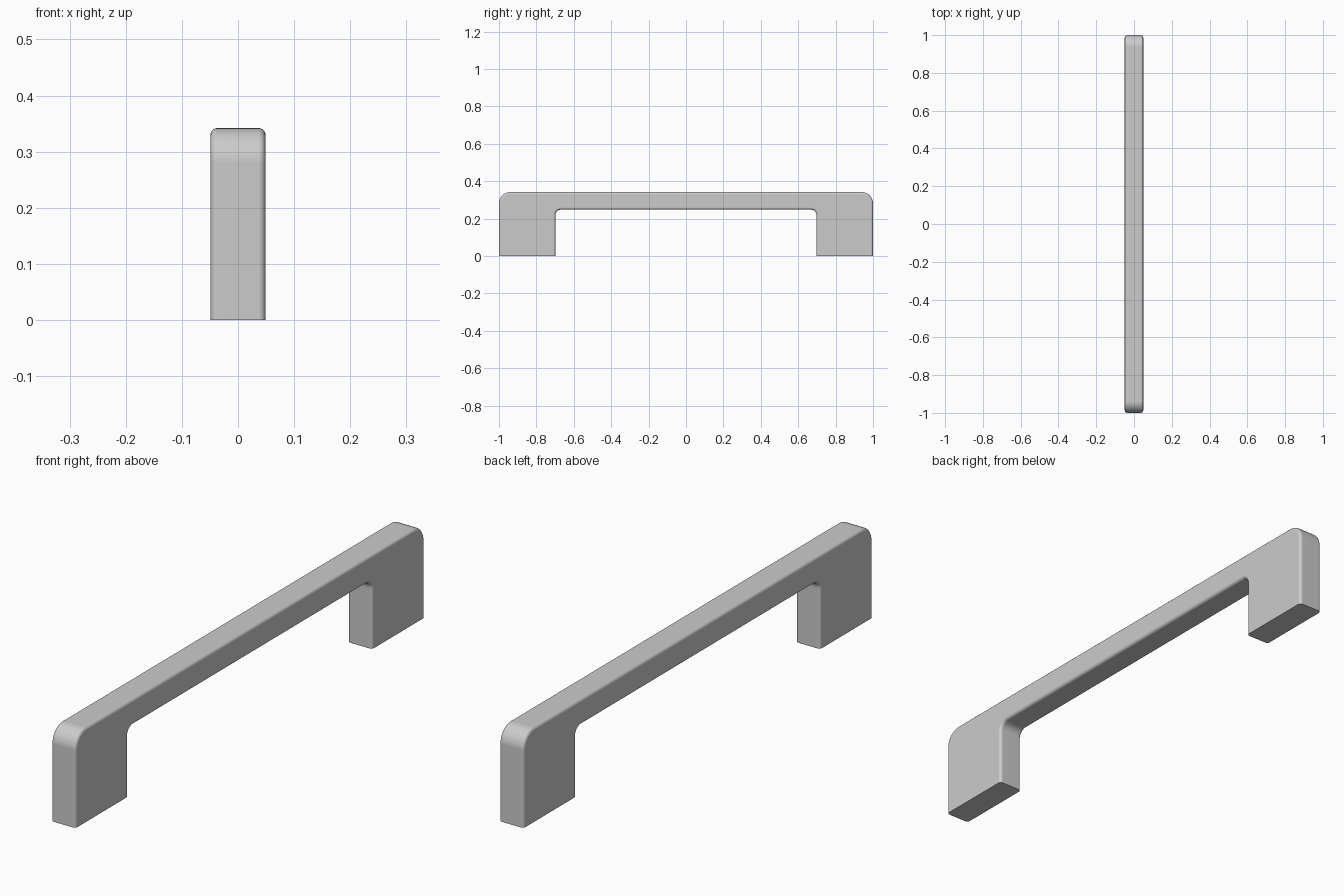
import bpy, bmesh, math
from mathutils import Vector

if "Cube" in bpy.data.objects:
    bpy.data.objects.remove(bpy.data.objects["Cube"])

HALF_X, TOP, UNDER, LEG_IN = 0.049, 0.342, 0.248, 0.698
R_OUT, R_IN, EDGE, DROP = 0.062, 0.03, 0.012, -0.1


def arc(cy, cz, r, a0, a1, n=10):
    """Points of a corner arc in the y-z plane."""
    return [(cy + r * math.cos(math.radians(a0 + (a1 - a0) * i / n)),
             cz + r * math.sin(math.radians(a0 + (a1 - a0) * i / n))) for i in range(n + 1)]


# Half profile, mirrored into the full bridge shape (legs overshoot the floor)
half = arc(LEG_IN - R_IN, UNDER - R_IN, R_IN, 90, 0)
half += [(LEG_IN, DROP), (1.0, DROP)]
half += arc(1.0 - R_OUT, TOP - R_OUT, R_OUT, 0, 90)
profile = half + [(-y, z) for y, z in reversed(half)]

# Extrude across the handle width
bm = bmesh.new()
face = bm.faces.new([bm.verts.new((-HALF_X, y, z)) for y, z in profile])
ext = bmesh.ops.extrude_face_region(bm, geom=[face])
moved = [v for v in ext["geom"] if isinstance(v, bmesh.types.BMVert)]
bmesh.ops.translate(bm, verts=moved, vec=(2 * HALF_X, 0, 0))
bmesh.ops.recalc_face_normals(bm, faces=bm.faces)

# Round the long edges of both side faces
rim = [e for e in bm.edges if abs(e.verts[0].co.x - e.verts[1].co.x) < 1e-6]
bmesh.ops.bevel(bm, geom=rim, offset=EDGE, offset_type='OFFSET', segments=5,
                profile=0.5, affect='EDGES', clamp_overlap=False)

# Trim the legs flat on the floor and cap them
bmesh.ops.bisect_plane(bm, geom=bm.verts[:] + bm.edges[:] + bm.faces[:],
                       plane_co=Vector((0, 0, 0)), plane_no=Vector((0, 0, 1)), clear_inner=True)
bmesh.ops.holes_fill(bm, edges=[e for e in bm.edges if e.is_boundary], sides=0)
bmesh.ops.recalc_face_normals(bm, faces=bm.faces)

mesh = bpy.data.meshes.new("pull_handle")
bm.to_mesh(mesh)
bm.free()
handle = bpy.data.objects.new("pull_handle", mesh)
bpy.context.collection.objects.link(handle)

# Smooth rounds, crisp floor edges, flat large faces
bpy.context.view_layer.objects.active = handle
handle.select_set(True)
bpy.ops.object.shade_smooth_by_angle(angle=math.radians(35))
normals = handle.modifiers.new("flat_faces", 'WEIGHTED_NORMAL')
normals.keep_sharp = True
